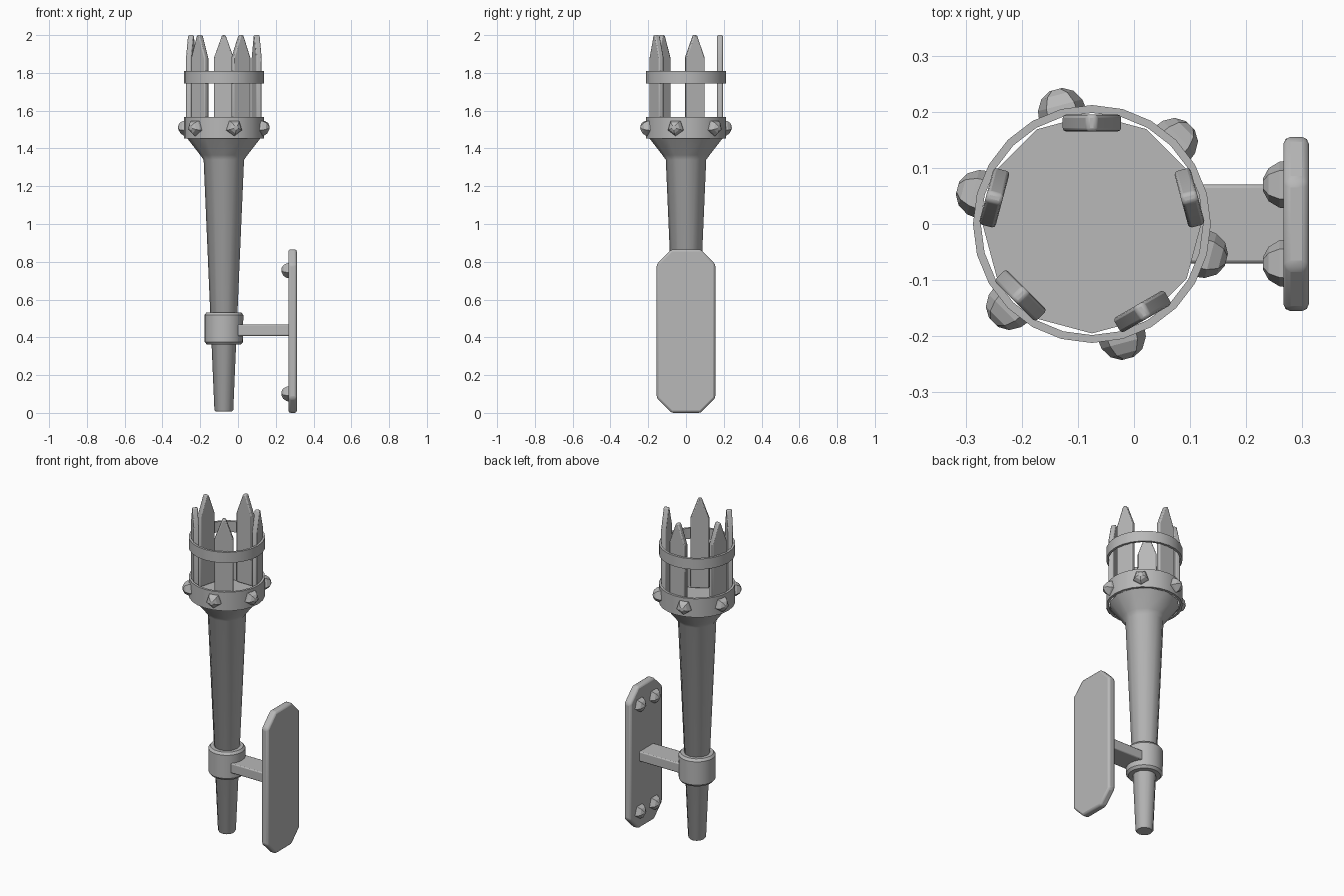
import bpy, bmesh
from math import radians, sin, cos, pi
from mathutils import Matrix, Vector

cube = bpy.data.objects.get("Cube")
if cube:
    bpy.data.objects.remove(cube, do_unlink=True)

metal = bpy.data.materials.new("grey metal")
metal.use_nodes = True
GREY = (0.48, 0.48, 0.48, 1)
metal.diffuse_color = GREY
metal.node_tree.nodes["Principled BSDF"].inputs["Base Color"].default_value = GREY

AXIS = -0.075  # x of the torch axis


def finish(name, bm, matrix=Matrix(), bevel=0, smooth=True):
    bmesh.ops.recalc_face_normals(bm, faces=bm.faces)
    mesh = bpy.data.meshes.new(name)
    bm.to_mesh(mesh)
    bm.free()
    mesh.materials.append(metal)
    ob = bpy.data.objects.new(name, mesh)
    bpy.context.collection.objects.link(ob)
    ob.matrix_world = matrix
    if bevel:
        mod = ob.modifiers.new("Bevel", 'BEVEL')
        mod.width = bevel
        mod.segments = 2
        mod.limit_method = 'ANGLE'
    if smooth:
        bpy.ops.object.select_all(action='DESELECT')
        ob.select_set(True)
        bpy.context.view_layer.objects.active = ob
        bpy.ops.object.shade_smooth_by_angle(angle=radians(35))
    return ob


def lathe(name, profile, sides, closed=False, matrix=Matrix.Translation((AXIS, 0, 0)), smooth=True):
    """Revolve (radius, height) points; closed joins last to first, else ends are capped."""
    bm = bmesh.new()
    rings = [[bm.verts.new((r * cos(2 * pi * i / sides), r * sin(2 * pi * i / sides), z))
              for i in range(sides)] for r, z in profile]
    pairs = list(zip(rings, rings[1:]))
    if closed:
        pairs.append((rings[-1], rings[0]))
    else:
        bm.faces.new(rings[0])
        bm.faces.new(rings[-1])
    for a, b in pairs:
        for i in range(sides):
            j = (i + 1) % sides
            bm.faces.new((a[i], a[j], b[j], b[i]))
    return finish(name, bm, matrix, smooth=smooth)


def extrude_outline(name, points, depth, matrix, bevel):
    """Flat outline in local YZ, thickened along local X about zero."""
    bm = bmesh.new()
    face = bm.faces.new([bm.verts.new((-depth / 2, y, z)) for y, z in points])
    new = bmesh.ops.extrude_face_region(bm, geom=[face])["geom"]
    bmesh.ops.translate(bm, vec=(depth, 0, 0),
                        verts=[v for v in new if isinstance(v, bmesh.types.BMVert)])
    return finish(name, bm, matrix, bevel)


def around(angle, radius, z):
    """Placement on the torch rim with local X pointing outward."""
    return (Matrix.Translation((AXIS, 0, z)) @ Matrix.Rotation(radians(angle), 4, 'Z')
            @ Matrix.Translation((radius, 0, 0)))


def stud(name, matrix):
    """Faceted five-sided rivet facing along local X."""
    lathe(name, [(0.045, -0.006), (0.043, 0.008), (0.031, 0.027), (0.012, 0.037)], 5,
          matrix=matrix @ Matrix.Rotation(pi / 2, 4, 'Y'), smooth=False)


# Tapered shaft with flared cup floor
lathe("torch_shaft", [(0.044, 0.008), (0.05, 0.016), (0.107, 1.34), (0.125, 1.365), (0.195, 1.455)], 12)

# Hoops around the basket
for name, low, high in (("lower_band", 1.452, 1.566), ("upper_band", 1.745, 1.81)):
    lathe(name, [(0.212, low), (0.212, high), (0.198, high), (0.198, low)], 24, closed=True)

# Pointed basket stakes
stake = [(-0.052, 0), (0.052, 0), (0.052, 0.425), (0.009, 0.545), (-0.009, 0.545), (-0.052, 0.425)]
for i, angle in enumerate((15, 90, 165, 225, 300)):
    extrude_outline(f"stake_{i + 1}", stake, 0.03, around(angle, 0.18, 1.455), 0.006)

# Rivets on the lower band
for i in range(6):
    stud(f"band_stud_{i + 1}", around(45 + 60 * i, 0.211, 1.51))

# Collar gripping the shaft
lathe("collar", [(0.06, 0.362), (0.09, 0.362), (0.102, 0.376), (0.103, 0.518),
                 (0.092, 0.532), (0.06, 0.532)], 24, closed=True)

# Arm from collar to wall plate
arm = [(-0.07, -0.03), (0.07, -0.03), (0.07, 0.03), (-0.07, 0.03)]
extrude_outline("arm", arm, 0.28, Matrix.Translation((0.135, 0, 0.438)), 0.006)

# Wall plate with clipped corners
half_w, half_h, clip = 0.155, 0.433, 0.078
plate = [(half_w, clip - half_h), (half_w, half_h - clip), (half_w - clip, half_h), (clip - half_w, half_h),
         (-half_w, half_h - clip), (-half_w, clip - half_h), (clip - half_w, -half_h), (half_w - clip, -half_h)]
extrude_outline("wall_plate", plate, 0.045, Matrix.Translation((0.289, 0, half_h)), 0.012)

# Rivets on the inner face of the plate
for side, y in (("front", -0.07), ("back", 0.07)):
    for level, z in (("lower", 0.105), ("upper", 0.757)):
        stud(f"plate_stud_{level}_{side}",
             Matrix.Translation((0.267, y, z)) @ Matrix.Rotation(pi, 4, 'Z'))
